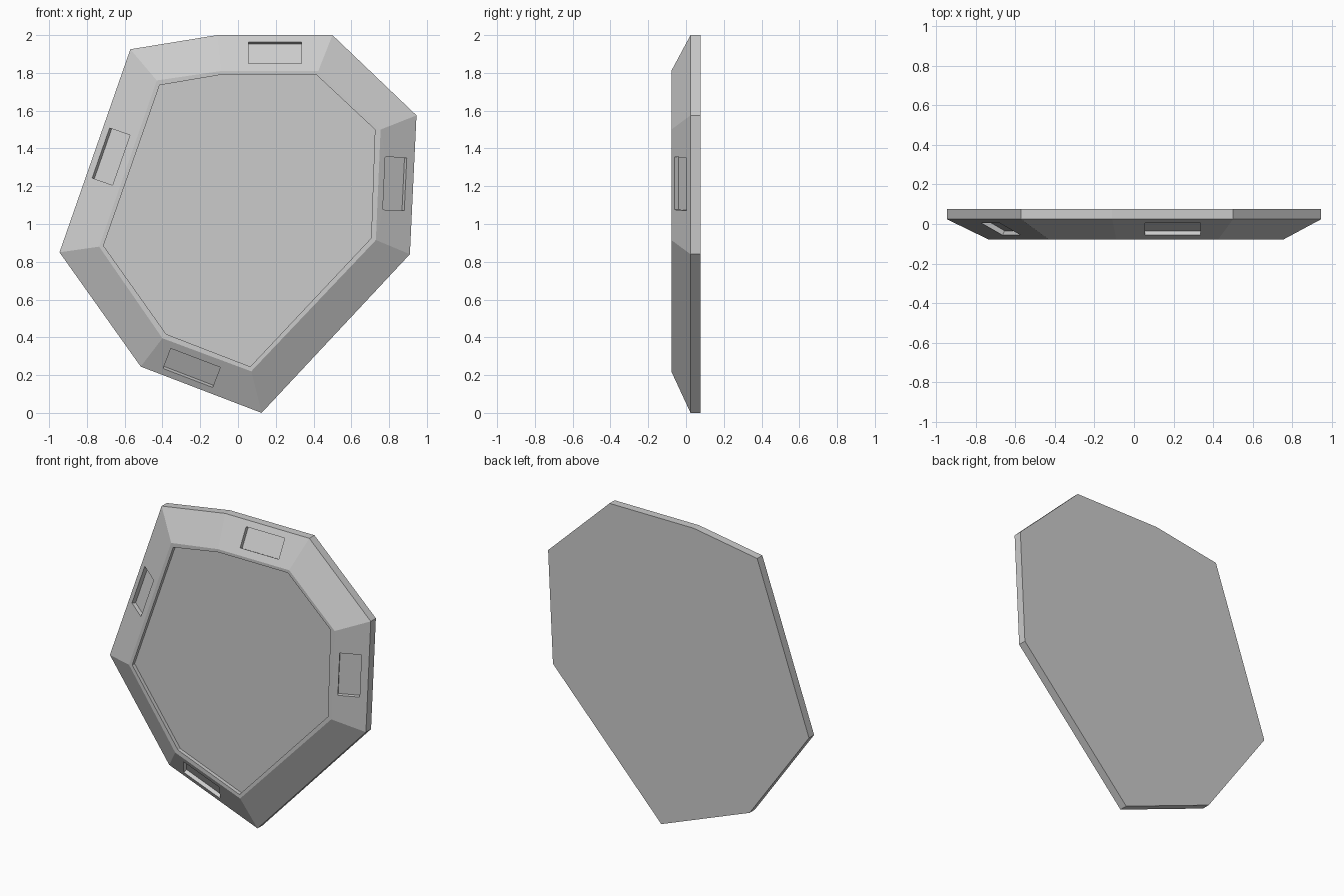
import bpy, bmesh
from mathutils import Vector, Matrix

if "Cube" in bpy.data.objects:
    bpy.data.objects.remove(bpy.data.objects["Cube"])

# Outlines as (x, z), clockwise from the upper left
outer = [(-.57, 1.925), (-.11, 2), (.50, 2), (.945, 1.575),
         (.91, .84), (.125, 0), (-.515, .245), (-.945, .85)]
rim = [(-.43, 1.76), (-.09, 1.81), (.425, 1.81), (.755, 1.50),
       (.73, .915), (.07, .22), (-.40, .395), (-.735, .88)]
panel = [(-.415, 1.735), (-.09, 1.79), (.415, 1.79), (.725, 1.50),
         (.705, .925), (.065, .245), (-.38, .417), (-.712, .885)]
BACK, MID, FRONT, FLOOR = .077, .024, -.078, -.053


def make_object(name, bm):
    bmesh.ops.recalc_face_normals(bm, faces=bm.faces)
    mesh = bpy.data.meshes.new(name)
    bm.to_mesh(mesh)
    bm.free()
    ob = bpy.data.objects.new(name, mesh)
    bpy.context.collection.objects.link(ob)
    return ob


# Faceted plate: back, straight side, bevel, lip, recessed panel
bm = bmesh.new()
rings = [[bm.verts.new((x, y, z)) for x, z in pts] for pts, y in
         ((outer, BACK), (outer, MID), (rim, FRONT), (panel, FRONT), (panel, FLOOR))]
for a, b in zip(rings, rings[1:]):
    for i in range(8):
        j = (i + 1) % 8
        bm.faces.new((a[i], a[j], b[j], b[i]))
bm.faces.new(rings[0])
bm.faces.new(rings[-1])
plate = make_object("faceted_plate", bm)


# Rectangular pockets sunk square to the bevel facets
def cut_pocket(side, x, z, length=.28, width=.13, depth=.025):
    j = (side + 1) % 8
    p = Vector((outer[side][0], MID, outer[side][1]))
    q = Vector((outer[j][0], MID, outer[j][1]))
    r = (Vector((rim[side][0], FRONT, rim[side][1])) +
         Vector((rim[j][0], FRONT, rim[j][1]))) / 2
    u = (q - p).normalized()
    n = u.cross(r - p).normalized()
    if n.y > 0:
        n = -n
    v = n.cross(u)
    # place the centre on the facet plane
    y = p.y - (n.x * (x - p.x) + n.z * (z - p.z)) / n.y
    centre = Vector((x, y, z)) + n * (.1 - depth) / 2
    frame = Matrix((u * length, v * width, n * (.1 + depth))).transposed().to_4x4()
    frame.translation = Vector((x, y, z)) + n * (.1 - depth) / 2
    cb = bmesh.new()
    bmesh.ops.create_cube(cb, size=1, matrix=frame)
    cutter = make_object("pocket_cutter", cb)
    cutter.hide_render = True
    mod = plate.modifiers.new("pocket", 'BOOLEAN')
    mod.operation = 'DIFFERENCE'
    mod.solver = 'EXACT'
    mod.object = cutter
    bpy.context.view_layer.objects.active = plate
    bpy.ops.object.modifier_apply(modifier=mod.name)
    bpy.data.objects.remove(cutter)


for side, x, z in ((1, .195, 1.907), (3, .83, 1.213),
                   (5, -.245, .238), (7, -.672, 1.357)):
    cut_pocket(side, x, z)
